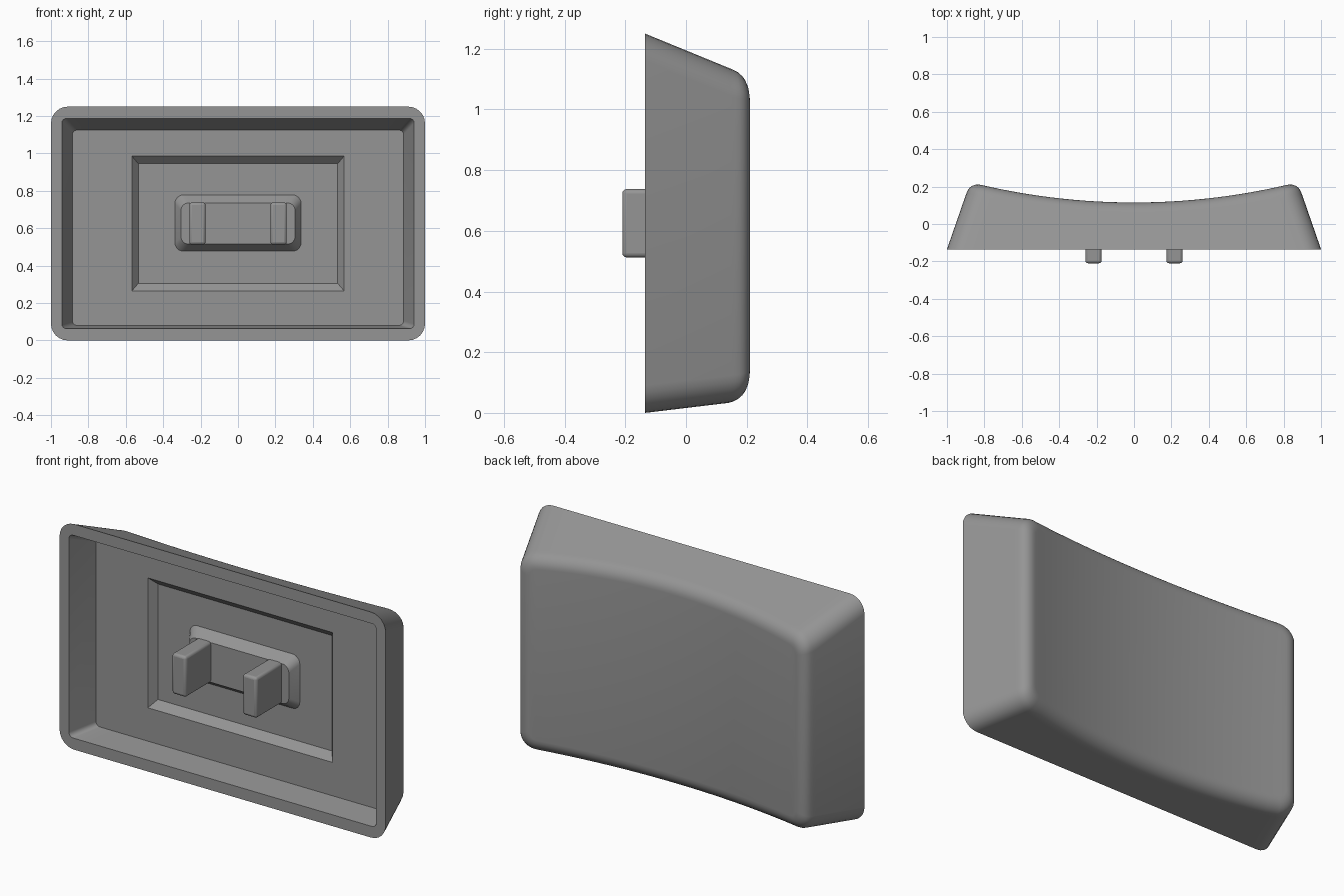
import bpy, bmesh, math

if "Cube" in bpy.data.objects:
    bpy.data.objects.remove(bpy.data.objects["Cube"])

grey = bpy.data.materials.new("warm_grey")
grey.diffuse_color = (0.3, 0.3, 0.3, 1)
grey.use_nodes = True
grey.node_tree.nodes["Principled BSDF"].inputs["Base Color"].default_value = grey.diffuse_color

RIM = -0.135            # y of the open rim
R = 0.08                # fillet radius around the dished face
ARC, SPAN = 6, 24       # segments per corner and along the long edges


def finish(obj, angle):
    obj.data.materials.append(grey)
    bpy.ops.object.select_all(action='DESELECT')
    obj.select_set(True)
    bpy.context.view_layer.objects.active = obj
    bpy.ops.object.shade_smooth_by_angle(angle=math.radians(angle))


def dish(x):
    """Cylindrical scoop, lowest at the middle."""
    return 0.115 + 3.6 - math.sqrt(3.6 ** 2 - x * x)


def row(half, rc):
    """(x, drop from edge) samples along a long edge, corner to corner."""
    corner = []
    for i in range(ARC + 1):
        a = math.pi / 2 * i / ARC
        corner.append((half - rc * (1 - math.cos(a)), rc * (1 - math.sin(a))))
    xi = half - rc
    mid = [(xi - 2 * xi * i / SPAN, 0) for i in range(1, SPAN)]
    return corner + mid + [(-x, d) for x, d in reversed(corner)]


def ring(half, top, bottom, rc, y):
    """Rounded rectangle; top, bottom and y are functions of x."""
    pts = row(half, rc)
    up = [(x, y(x), top(x) - d) for x, d in pts]
    low = [(x, y(x), bottom(x) + d) for x, d in reversed(pts)]
    return up + low


def flat_ring(half, bottom, top, rc, y):
    return ring(half, lambda x: top, lambda x: bottom, rc, lambda x: y)


def inset(slope, phi):
    """Distance a sloped wall's fillet lies inside its sharp edge."""
    alpha, drop = math.atan(slope), R * (1 - math.sin(phi))
    if phi <= alpha:
        return -slope * drop
    return (R * math.cos(alpha) - slope * R * (1 - math.sin(alpha))
            - R * math.cos(phi))


# Shell: boss, recess, cavity, rim, tapered walls, fillet, dished face
S_SIDE, S_TOP, S_BOT = 0.355, 0.41, 0.12
rings = [
    flat_ring(0.305, 0.515, 0.735, 0.04, 0.01),    # boss face
    flat_ring(0.337, 0.477, 0.778, 0.045, 0.06),   # boss foot
    flat_ring(0.533, 0.305, 0.945, 0, 0.06),       # recess floor
    flat_ring(0.567, 0.265, 0.985, 0, 0.02),       # recess edge
    flat_ring(0.885, 0.08, 1.125, 0.025, 0.02),    # cavity floor
    flat_ring(0.942, 0.063, 1.187, 0.025, RIM),    # cavity opening
    flat_ring(1.0, 0.0, 1.25, 0.09, RIM),          # outer rim
]
edge_x = 1 - S_SIDE * (0.223 - RIM)
for k in range(9):
    phi = math.pi / 2 * k / 8
    drop = R * (1 - math.sin(phi))
    rings.append(ring(
        edge_x - inset(S_SIDE, phi),
        lambda x: 1.25 - S_TOP * (dish(x) - RIM) - inset(S_TOP, phi),
        lambda x: S_BOT * (dish(x) - RIM) + inset(S_BOT, phi),
        0.09 - 0.05 * (1 - math.cos(phi)),
        lambda x: dish(x) - drop))

bm = bmesh.new()
loops = [[bm.verts.new(p) for p in r] for r in rings]
n = len(loops[0])
for a, b in zip(loops, loops[1:]):
    for i in range(n):
        j = (i + 1) % n
        bm.faces.new((a[i], a[j], b[j], b[i]))
for cap in (loops[0], loops[-1]):       # strips from top edge to bottom edge
    for i in range(n // 2 - 1):
        bm.faces.new((cap[i], cap[i + 1], cap[n - 2 - i], cap[n - 1 - i]))
bmesh.ops.remove_doubles(bm, verts=bm.verts, dist=1e-5)
bmesh.ops.recalc_face_normals(bm, faces=bm.faces)
mesh = bpy.data.meshes.new("key_shell")
bm.to_mesh(mesh)
bm.free()
shell = bpy.data.objects.new("key_shell", mesh)
bpy.context.collection.objects.link(shell)
finish(shell, 30)

# Two mounting prongs, rooted in the boss
for side, name in ((-1, "left_prong"), (1, "right_prong")):
    bpy.ops.mesh.primitive_cube_add(size=1, location=(side * 0.217, -0.09, 0.625))
    prong = bpy.context.object
    prong.name = name
    prong.scale = (0.087, 0.24, 0.225)
    bpy.ops.object.transform_apply(location=False, rotation=False, scale=True)
    bevel = prong.modifiers.new("soft_edges", 'BEVEL')
    bevel.width, bevel.segments = 0.014, 3
    finish(prong, 35)
